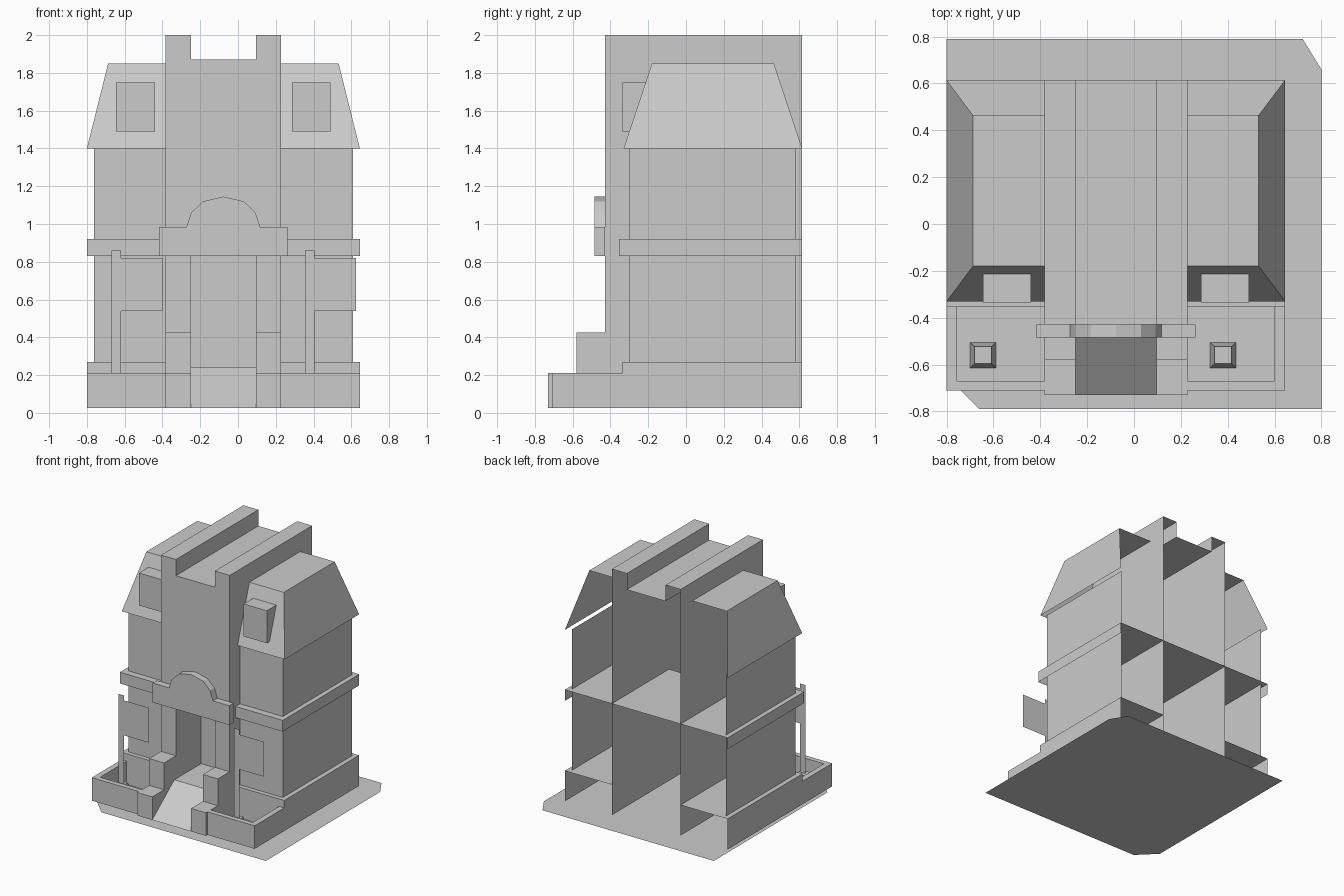
import bpy
import bmesh

cube = bpy.data.objects.get("Cube")
if cube:
    bpy.data.objects.remove(cube, do_unlink=True)

# One plain grey for the whole building
grey = bpy.data.materials.new("light grey")
grey.use_nodes = True
grey.diffuse_color = (0.6, 0.6, 0.6, 1)
grey.node_tree.nodes["Principled BSDF"].inputs["Base Color"].default_value = (0.6, 0.6, 0.6, 1)

MID = -0.0775      # centre line of the building in x
BACK = 0.615       # open back edge
LOW = 0.025        # underside of the building


def loft(name, first, second=None, closed=False, cap_first=False, cap_second=False):
    """Join two matching 3D paths with quads; with one path, fill it as a face."""
    bm = bmesh.new()
    a = [bm.verts.new(p) for p in first]
    if second is None:
        bm.faces.new(a)
    else:
        b = [bm.verts.new(p) for p in second]
        n = len(a)
        for i in range(n if closed else n - 1):
            j = (i + 1) % n
            bm.faces.new((a[i], a[j], b[j], b[i]))
        if cap_first:
            bm.faces.new(a[::-1])
        if cap_second:
            bm.faces.new(b)
    bmesh.ops.recalc_face_normals(bm, faces=bm.faces)
    mesh = bpy.data.meshes.new(name)
    bm.to_mesh(mesh)
    bm.free()
    mesh.materials.append(grey)
    obj = bpy.data.objects.new(name, mesh)
    bpy.context.collection.objects.link(obj)
    return obj


def plan(pts, z):
    return [(x, y, z) for x, y in pts]


def front(pts, y):
    return [(x, y, z) for x, z in pts]


def side(pts, x):
    return [(x, y, z) for y, z in pts]


def rise(name, pts, z0, z1, **kw):
    return loft(name, plan(pts, z0), plan(pts, z1), **kw)


# Ground sheet with two clipped corners
loft("ground_sheet", plan([(-0.66, -0.79), (0.8, -0.79), (0.8, 0.66), (0.72, 0.79),
                           (-0.8, 0.79), (-0.8, -0.65)], 0))

# Central tower: open-backed shell with two roof ridges
L, R = -0.3825, 0.2275
DL, DR = -0.25, 0.095
FACE, DOOR_TOP, DOOR_BACK = -0.43, 0.83, -0.11
shell = [(L, LOW), (L, 2), (DL, 2), (DL, 1.87), (DR, 1.87), (DR, 2), (R, 2), (R, LOW)]
doorway = [(DR, LOW), (DR, DOOR_TOP), (DL, DOOR_TOP), (DL, LOW)]
loft("tower_shell", front(shell, FACE), front(shell, BACK))
loft("tower_front", front(shell + doorway, FACE))
loft("tower_floor", plan([(L, DOOR_BACK), (R, DOOR_BACK), (R, BACK), (L, BACK)], 0.92))
loft("door_recess", front(doorway, FACE), front(doorway, DOOR_BACK), cap_second=True)

# Entrance ramp, landing and stepped cheek walls
ramp = [(-0.73, LOW), (-0.45, 0.24), (DOOR_BACK, 0.24)]
loft("entrance_ramp", side(ramp, DL), side(ramp, DR))
cheek = [(FACE, LOW), (FACE, 0.425), (-0.58, 0.425), (-0.58, 0.21), (-0.73, 0.21), (-0.73, LOW)]
for word, x0, x1 in (("right", L, DL), ("left", DR, R)):
    loft(word + "_cheek_wall", side(cheek, x0), side(cheek, x1),
         closed=True, cap_first=True, cap_second=True)

# Arched panel above the door
half = [(0.34, 0.83), (0.34, 0.985), (0.195, 0.985), (0.17, 1.06), (0.108, 1.12)]
panel = ([(MID + u, z) for u, z in half] + [(MID, 1.145)]
         + [(MID - u, z) for u, z in reversed(half)])
loft("arched_panel", front(panel, -0.485), front(panel, FACE),
     closed=True, cap_first=True, cap_second=True)

# Two mirrored side wings
IN, OUT = 0.305, 0.7225
for word, s in (("left", 1), ("right", -1)):
    def m(pts):
        return [(MID + s * u, y) for u, y in pts]

    def band(y, u=OUT, back=BACK):
        return m([(IN, y), (u, y), (u, back)])

    def deck(y):
        return band(y) + m([(IN, BACK)])

    rise(word + "_plinth", band(-0.335), LOW, 0.27)
    loft(word + "_lower_floor", plan(deck(-0.335), 0.27))
    rise(word + "_wing_wall", band(-0.30, 0.685, 0.58), 0.27, 1.4)
    rise(word + "_ledge", band(-0.355), 0.83, 0.92)
    loft(word + "_upper_floor", plan(deck(-0.355), 0.92))

    # Sloped roof, open at the back
    top = band(-0.18, 0.61, 0.465)
    loft(word + "_roof_slopes", plan(band(-0.33), 1.4), plan(top, 1.85))
    loft(word + "_roof_top", plan(top + m([(IN, 0.465)]), 1.85))

    # Dormer box pushed out of the front slope
    dormer = [(-0.335, 1.49), (-0.335, 1.75), (-0.213, 1.75), (-0.30, 1.49)]
    loft(word + "_dormer", side(dormer, MID + s * 0.3625), side(dormer, MID + s * 0.5675),
         closed=True, cap_first=True, cap_second=True)

    # Low garden wall and its floor
    wall = m([(IN, -0.71), (OUT, -0.71), (OUT, -0.335), (0.6775, -0.335),
              (0.6775, -0.67), (IN, -0.67)])
    rise(word + "_garden_wall", wall, LOW, 0.21, closed=True, cap_first=True, cap_second=True)
    loft(word + "_garden_floor", plan(m([(IN, -0.67), (0.6775, -0.67),
                                         (0.6775, -0.335), (IN, -0.335)]), LOW))

# Flat sign posts standing on tapered feet
for word, x in (("right", -0.645), ("left", 0.38)):
    def square(r):
        return [(x - r, -0.56 - r), (x + r, -0.56 - r), (x + r, -0.56 + r), (x - r, -0.56 + r)]

    loft(word + "_post_foot", plan(square(0.055), LOW), plan(square(0.036), 0.15),
         closed=True, cap_second=True)
    sign = [(-0.025, 0.15), (0.025, 0.15), (0.025, 0.54), (0.245, 0.54),
            (0.245, 0.82), (0.025, 0.82), (0.025, 0.86), (-0.025, 0.86)]
    loft(word + "_sign_post", front([(x + u, z) for u, z in sign], -0.56))
